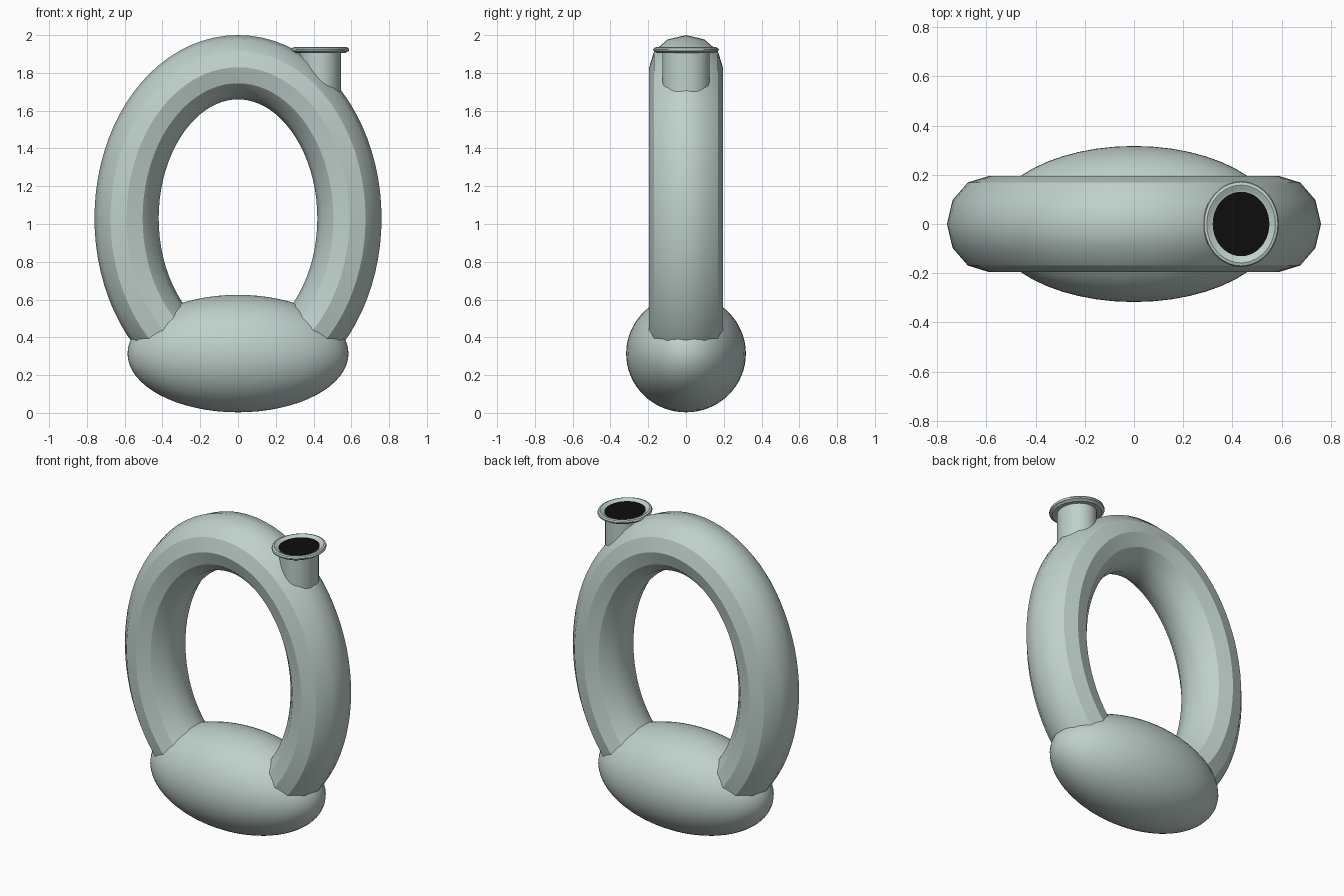
import bpy
import bmesh
from math import sin, cos, pi, radians
from mathutils import Vector

cube = bpy.data.objects.get("Cube")
if cube:
    bpy.data.objects.remove(cube, do_unlink=True)


def material(name, rgb):
    mat = bpy.data.materials.new(name)
    mat.use_nodes = True
    mat.diffuse_color = (*rgb, 1)
    mat.node_tree.nodes["Principled BSDF"].inputs["Base Color"].default_value = (*rgb, 1)
    return mat


sage = material("pale sage glaze", (0.52, 0.63, 0.59))
black = material("black opening", (0.004, 0.004, 0.004))


def finish(name, bm, mat, angle=30):
    bmesh.ops.recalc_face_normals(bm, faces=bm.faces)
    mesh = bpy.data.meshes.new(name)
    bm.to_mesh(mesh)
    bm.free()
    obj = bpy.data.objects.new(name, mesh)
    bpy.context.collection.objects.link(obj)
    mesh.materials.append(mat)
    bpy.ops.object.select_all(action="DESELECT")
    obj.select_set(True)
    bpy.context.view_layer.objects.active = obj
    bpy.ops.object.shade_smooth_by_angle(angle=radians(angle))
    return obj


def bridge(bm, a, b):
    n = len(a)
    for i in range(n):
        bm.faces.new((a[i], a[(i + 1) % n], b[(i + 1) % n], b[i]))


# Hollow oval body: a twelve-sided tube swept along an upright ellipse
def oval_ring(rx, rz, centre_z, thick, depth, steps=80, sides=12):
    bm = bmesh.new()
    loops = []
    for i in range(steps):
        t = 2 * pi * i / steps
        point = Vector((rx * cos(t), 0, centre_z + rz * sin(t)))
        out = Vector((cos(t) / rx, 0, sin(t) / rz)).normalized()
        loop = []
        for j in range(sides):
            a = 2 * pi * j / sides
            offset = out * thick * cos(a) + Vector((0, depth * sin(a), 0))
            loop.append(bm.verts.new(point + offset))
        loops.append(loop)
    for i in range(steps):
        bridge(bm, loops[i], loops[(i + 1) % steps])
    return finish("ring_body", bm, sage)


oval_ring(0.59, 0.80, 1.03, 0.17, 0.195)

# Egg-shaped foot lying across the bottom
bm = bmesh.new()
bmesh.ops.create_uvsphere(bm, u_segments=48, v_segments=32, radius=1)
bmesh.ops.scale(bm, vec=(0.585, 0.317, 0.311), verts=bm.verts)
bmesh.ops.translate(bm, vec=(0, 0, 0.314), verts=bm.verts)
finish("base", bm, sage)

# Spout parts are turned profiles, slightly narrower across x
SPOUT_X, NARROW = 0.435, 0.88


def lathe(name, profile, mat, closed=False, cap=False, steps=40):
    bm = bmesh.new()
    loops = []
    for r, z in profile:
        loops.append([bm.verts.new((SPOUT_X + NARROW * r * cos(2 * pi * i / steps),
                                    r * sin(2 * pi * i / steps), z))
                      for i in range(steps)])
    for a, b in zip(loops, loops[1:]):
        bridge(bm, a, b)
    if closed:
        bridge(bm, loops[-1], loops[0])
    if cap:
        bm.faces.new(loops[0])
        if len(loops) > 1:
            bm.faces.new(loops[-1])
    return finish(name, bm, mat)


lathe("spout_neck", [(0.125, 1.56), (0.125, 1.915)], sage, cap=True)
lathe("spout_rim", [(0.122, 1.907), (0.155, 1.905), (0.163, 1.912), (0.172, 1.915),
                    (0.174, 1.923), (0.170, 1.932), (0.158, 1.936), (0.148, 1.932),
                    (0.140, 1.926), (0.128, 1.923)], sage, closed=True)
lathe("spout_opening", [(0.131, 1.917), (0.131, 1.925)], black, cap=True)
